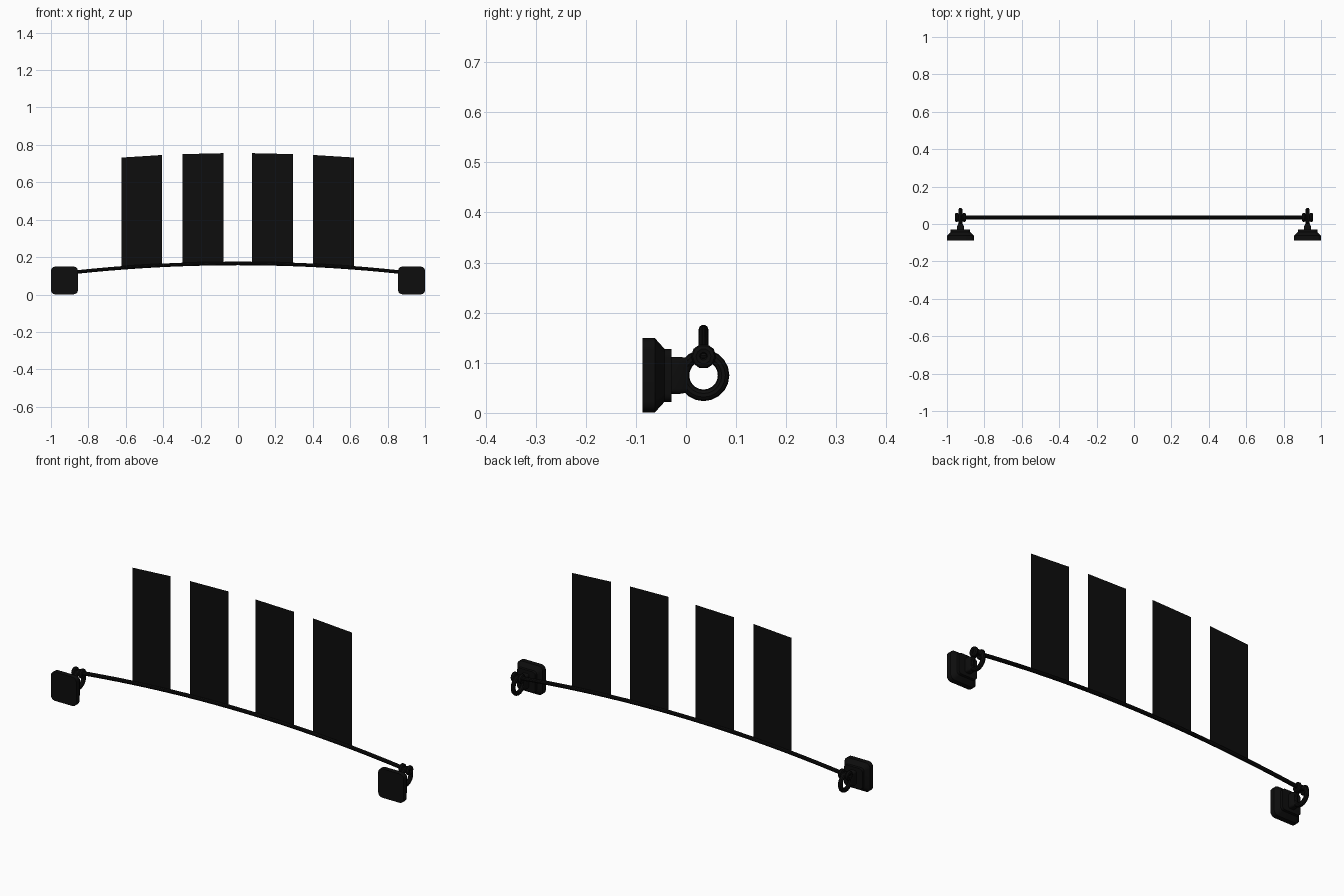
import bpy, bmesh, math
from mathutils import Matrix, Vector

if "Cube" in bpy.data.objects:
    bpy.data.objects.remove(bpy.data.objects["Cube"])

black = bpy.data.materials.new("soft_black")
black.diffuse_color = (0.004, 0.004, 0.004, 1)
black.use_nodes = True
black.node_tree.nodes["Principled BSDF"].inputs["Base Color"].default_value = black.diffuse_color

HOOK_X, HOOK_Y = 0.928, 0.035
RING_Z = 0.075


def rod_z(x):
    return 0.166 - 0.053 * (x / HOOK_X) ** 2


def finish(name, bm, smooth=True):
    mesh = bpy.data.meshes.new(name)
    bm.to_mesh(mesh)
    bm.free()
    ob = bpy.data.objects.new(name, mesh)
    bpy.context.collection.objects.link(ob)
    mesh.materials.append(black)
    if smooth:
        bpy.ops.object.select_all(action='DESELECT')
        ob.select_set(True)
        bpy.context.view_layer.objects.active = ob
        bpy.ops.object.shade_smooth_by_angle(angle=math.radians(35))
    return ob


def bridge(bm, a, b):
    n = len(a)
    for i in range(n):
        bm.faces.new((a[i], a[(i + 1) % n], b[(i + 1) % n], b[i]))


def rounded_rect(hx, hz, r, steps=4):
    pts = []
    for q, (sx, sz) in enumerate(((1, 1), (-1, 1), (-1, -1), (1, -1))):
        for k in range(steps + 1):
            a = math.pi / 2 * (q + k / steps)
            pts.append((sx * (hx - r) + r * math.cos(a), sz * (hz - r) + r * math.sin(a)))
    return pts


def loft(name, cx, sections):
    # sections: (y, half width, half height, corner radius)
    bm = bmesh.new()
    loops = [[bm.verts.new((cx + x, y, RING_Z + z)) for x, z in rounded_rect(hx, hz, r)]
             for y, hx, hz, r in sections]
    for a, b in zip(loops, loops[1:]):
        bridge(bm, a, b)
    bm.faces.new(loops[0])
    bm.faces.new(loops[-1])
    bmesh.ops.recalc_face_normals(bm, faces=bm.faces)
    return finish(name, bm)


def torus(name, centre, major, minor, rot=Matrix(), n=20, m=10):
    # ring lying in the yz plane unless rotated
    bm = bmesh.new()
    loops = []
    for i in range(n):
        a = 2 * math.pi * i / n
        loop = []
        for j in range(m):
            b = 2 * math.pi * j / m
            d = major + minor * math.cos(b)
            p = rot @ Vector((minor * math.sin(b), d * math.cos(a), d * math.sin(a)))
            loop.append(bm.verts.new(p + Vector(centre)))
        loops.append(loop)
    for i in range(n):
        bridge(bm, loops[i], loops[(i + 1) % n])
    bmesh.ops.recalc_face_normals(bm, faces=bm.faces)
    return finish(name, bm)


# wall mounts with ring and knot, one at each end
for side, s in (("left", -1), ("right", 1)):
    cx = s * HOOK_X
    loft(side + "_mount_plate", cx, [
        (-0.087, 0.072, 0.074, 0.022), (-0.062, 0.072, 0.074, 0.022),
        (-0.043, 0.052, 0.053, 0.016), (-0.029, 0.052, 0.053, 0.016)])
    loft(side + "_mount_neck", cx, [
        (-0.031, 0.018, 0.037, 0.010), (-0.012, 0.018, 0.037, 0.010),
        (0.005, 0.010, 0.034, 0.008)])
    torus(side + "_ring", (cx, HOOK_Y, RING_Z), 0.040, 0.0115)
    # cord coils either side of the ring, plus the crossing strand
    for k, d in (("inner", -1), ("outer", 1)):
        torus(side + "_knot_coil_" + k, (cx + d * 0.020, HOOK_Y, 0.113), 0.015, 0.010, n=10, m=8)
    torus(side + "_knot_loop", (cx, HOOK_Y, 0.115), 0.017, 0.008,
          Matrix.Rotation(math.pi / 2, 4, 'Y'), n=12, m=8)

# bowed rod swept between the rings
bm = bmesh.new()
N, M, R = 24, 10, 0.010
loops = []
for i in range(N + 1):
    x = HOOK_X * (2 * i / N - 1)
    loops.append([bm.verts.new((x, HOOK_Y + R * math.cos(2 * math.pi * j / M),
                                rod_z(x) + R * math.sin(2 * math.pi * j / M)))
                  for j in range(M)])
for a, b in zip(loops, loops[1:]):
    bridge(bm, a, b)
bm.faces.new(loops[0])
bm.faces.new(loops[-1])
bmesh.ops.recalc_face_normals(bm, faces=bm.faces)
finish("bowed_rod", bm)

# thin upright panels standing on the rod
for i, (x0, x1) in enumerate(((-0.624, -0.407), (-0.297, -0.078),
                              (0.075, 0.294), (0.402, 0.621))):
    bm = bmesh.new()
    bm.faces.new([bm.verts.new((x, HOOK_Y, rod_z(x) + h))
                  for x, h in ((x0, 0), (x1, 0), (x1, 0.59), (x0, 0.59))])
    finish("panel_%d" % (i + 1), bm, smooth=False)
